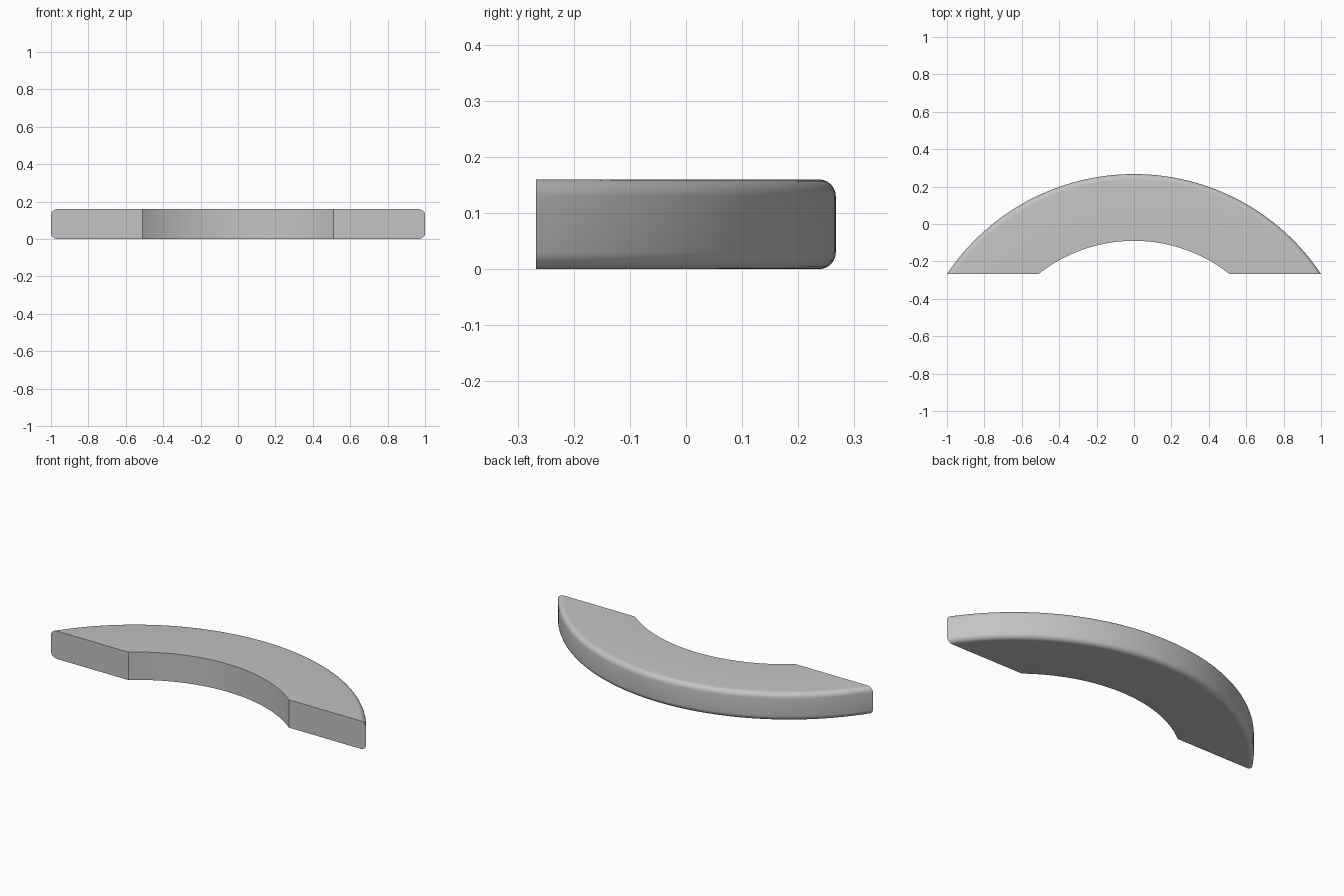
import bpy
import bmesh
from math import sin, cos, acos, pi, radians

cube = bpy.data.objects.get("Cube")
if cube:
    bpy.data.objects.remove(cube, do_unlink=True)

HEIGHT = 0.16
FRONT_Y = -0.267
FILLET = 0.03
SEGMENTS = 64
FILLET_STEPS = 6
OUTER_R, OUTER_CY = 1.203, -0.936
INNER_R, INNER_CY = 0.823, -0.913


def arc(bm, radius, centre_y, z):
    """Row of vertices along an arc that ends on the flat front plane."""
    half = acos((FRONT_Y - centre_y) / radius)
    row = []
    for i in range(SEGMENTS + 1):
        a = half * (2 * i / SEGMENTS - 1)
        row.append(bm.verts.new((radius * sin(a), centre_y + radius * cos(a), z)))
    return row


# Cross-section: square inner edge, rounded outer edges
bm = bmesh.new()
rows = [arc(bm, INNER_R, INNER_CY, 0)]
for centre_z, start in ((FILLET, -pi / 2), (HEIGHT - FILLET, 0)):
    for k in range(FILLET_STEPS + 1):
        t = start + pi / 2 * k / FILLET_STEPS
        rows.append(arc(bm, OUTER_R - FILLET + FILLET * cos(t), OUTER_CY,
                        centre_z + FILLET * sin(t)))
rows.append(arc(bm, INNER_R, INNER_CY, HEIGHT))

# Skin between neighbouring rows, then the two flat front ends
for a, b in zip(rows, rows[1:] + rows[:1]):
    for i in range(SEGMENTS):
        bm.faces.new((a[i], a[i + 1], b[i + 1], b[i]))
for end in (0, SEGMENTS):
    bm.faces.new([row[end] for row in rows])
bmesh.ops.recalc_face_normals(bm, faces=bm.faces[:])

mesh = bpy.data.meshes.new("curved_bar")
bm.to_mesh(mesh)
bm.free()
bar = bpy.data.objects.new("curved_bar", mesh)
bpy.context.collection.objects.link(bar)

# Plain grey finish
grey = bpy.data.materials.new("light_grey")
grey.use_nodes = True
colour = (0.55, 0.55, 0.55, 1)
grey.diffuse_color = colour
grey.node_tree.nodes["Principled BSDF"].inputs["Base Color"].default_value = colour
mesh.materials.append(grey)

# Smooth curves, crisp corners
bpy.ops.object.select_all(action='DESELECT')
bar.select_set(True)
bpy.context.view_layer.objects.active = bar
bpy.ops.object.shade_smooth_by_angle(angle=radians(30))
